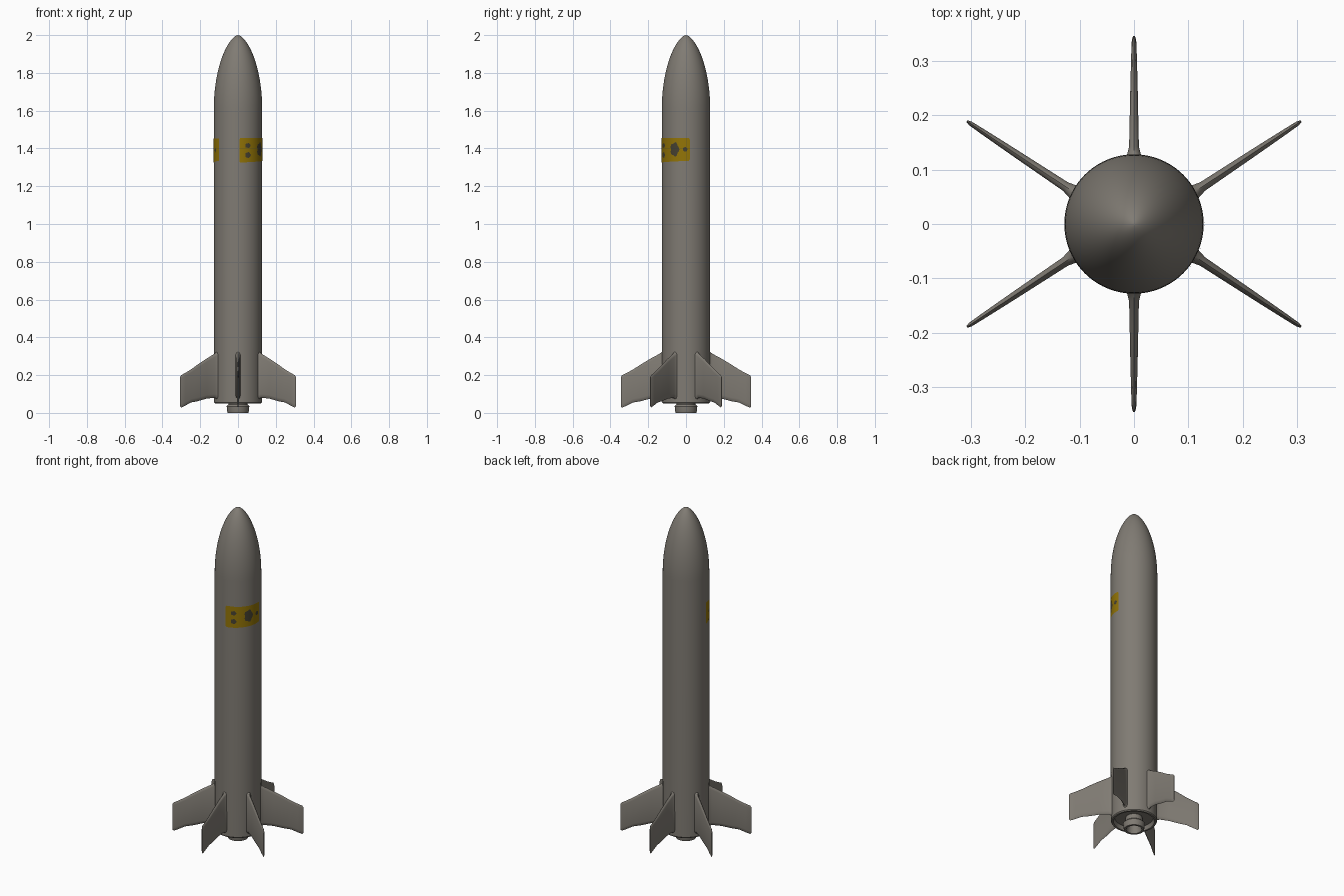
import bpy, bmesh, math

if "Cube" in bpy.data.objects:
    bpy.data.objects.remove(bpy.data.objects["Cube"])

R = 0.128


def material(name, rgb):
    m = bpy.data.materials.new(name)
    m.diffuse_color = (*rgb, 1)
    m.use_nodes = True
    m.node_tree.nodes["Principled BSDF"].inputs["Base Color"].default_value = m.diffuse_color
    return m


grey = material("warm grey", (0.215, 0.198, 0.172))
yellow = material("dark yellow", (0.29, 0.175, 0.002))
dark = material("dark marking", (0.06, 0.052, 0.03))


def make(name, verts, faces, mat, angle=35, fix=True):
    me = bpy.data.meshes.new(name)
    me.from_pydata(verts, [], faces)
    bm = bmesh.new()
    bm.from_mesh(me)
    if fix:
        bmesh.ops.remove_doubles(bm, verts=bm.verts, dist=1e-5)
        bmesh.ops.recalc_face_normals(bm, faces=bm.faces)
    bm.to_mesh(me)
    bm.free()
    me.materials.append(mat)
    ob = bpy.data.objects.new(name, me)
    bpy.context.collection.objects.link(ob)
    bpy.ops.object.select_all(action='DESELECT')
    ob.select_set(True)
    bpy.context.view_layer.objects.active = ob
    bpy.ops.object.shade_smooth_by_angle(angle=math.radians(angle))
    return ob


def lathe(name, profile, mat, n=96):
    verts, faces = [], []
    for r, z in profile:
        r = max(r, 0.0)
        for i in range(n):
            a = 2 * math.pi * i / n
            verts.append((r * math.cos(a), r * math.sin(a), z))
    for k in range(len(profile) - 1):
        for i in range(n):
            j = (i + 1) % n
            faces.append((k * n + i, k * n + j, (k + 1) * n + j, (k + 1) * n + i))
    return make(name, verts, faces, mat)


# body tube with shallow recessed base and rounded nose
NOSE = 1.61
body = [(0, 0.075), (0.105, 0.075), (0.112, 0.05), (0.122, 0.05), (0.1265, 0.056), (R, 0.35), (R, 1.0)]
for i in range(29):
    t = math.sin(math.pi / 2 * i / 28)
    body.append((R * max(0, 1 - t * t) ** 0.62, NOSE + (2 - NOSE) * t))
lathe("body", body, grey)

# hollow engine nozzle
lathe("nozzle", [(0.045, 0.08), (0.05, 0.045), (0.06, 0.035), (0.058, 0.012), (0.055, 0.0),
                 (0.043, 0.0), (0.036, 0.03), (0.03, 0.06), (0, 0.06)], grey, 64)

# fin stations: span, top z, bottom z, half thickness
STATIONS = [(0.115, 0.335, 0.06, 0.018), (0.128, 0.322, 0.075, 0.0125), (0.142, 0.312, 0.08, 0.009),
            (0.19, 0.286, 0.075, 0.008), (0.24, 0.256, 0.062, 0.007), (0.28, 0.23, 0.055, 0.006),
            (0.315, 0.211, 0.038, 0.005), (0.338, 0.2, 0.028, 0.004), (0.345, 0.19, 0.034, 0.002)]


def fin(name, root, tip):
    dx, dy = tip[0] - root[0], tip[1] - root[1]
    length = math.hypot(dx, dy)
    nx, ny = -dy / length, dx / length
    verts, faces = [], []
    for s, zt, zb, t in STATIONS:
        f = (s - 0.115) / 0.23
        x, y = root[0] + dx * f, root[1] + dy * f
        half = [(zt, 0), (zt - 0.004, 0.6), (zt - 0.015, 1), (zb + 0.02, 1), (zb + 0.005, 0.6), (zb, 0)]
        ring = half + [(z, -w) for z, w in half[-2:0:-1]]
        for z, w in ring:
            verts.append((x + nx * w * t, y + ny * w * t, z))
    m = 10
    for k in range(len(STATIONS) - 1):
        for i in range(m):
            j = (i + 1) % m
            faces.append((k * m + i, k * m + j, (k + 1) * m + j, (k + 1) * m + i))
    faces.append(tuple(range(m)))
    faces.append(tuple(range(len(verts) - m, len(verts))))
    make(name, verts, faces, grey, 40)


for sy, side in ((1, "back"), (-1, "front")):
    fin("fin_" + side, (0, 0.115 * sy), (0, 0.345 * sy))
    for sx, hand in ((1, "right"), (-1, "left")):
        fin("fin_%s_%s" % (side, hand), (0.102 * sx, 0.053 * sy), (0.307 * sx, 0.189 * sy))


def on_tube(a, z, r):
    return (r * math.cos(a), r * math.sin(a), z)


# thin yellow panels wrapped on the tube
def panel(name, a0, a1, z0, z1):
    n = 40
    verts, faces = [], []
    for i in range(n + 1):
        f = i / n
        a = math.radians(a0 + (a1 - a0) * f)
        inset = 0.008 if i in (0, n) else 0
        verts += [on_tube(a, z0 + inset + 0.01 * f, R + 0.001), on_tube(a, z1 - inset, R + 0.001)]
    for i in range(n):
        faces.append((2 * i, 2 * i + 2, 2 * i + 3, 2 * i + 1))
    make(name, verts, faces, yellow, fix=False)


# plain dark spots on the panels
def spot(name, deg, z, w, h, wave=0.0):
    n, rings = 20, 4
    verts, faces = [on_tube(math.radians(deg), z, R + 0.002)], []
    for k in range(1, rings + 1):
        for i in range(n):
            t = 2 * math.pi * i / n
            s = k / rings * (1 + wave * math.cos(5 * t))
            verts.append(on_tube(math.radians(deg) + w * s * math.cos(t) / R, z + h * s * math.sin(t), R + 0.002))
    for i in range(n):
        j = (i + 1) % n
        faces.append((0, 1 + i, 1 + j))
        for k in range(rings - 1):
            a, b = 1 + k * n, 1 + (k + 1) * n
            faces.append((a + i, b + i, b + j, a + j))
    make(name, verts, faces, dark, fix=False)


panel("panel_right", -87, 9, 1.325, 1.455)
panel("panel_left", 183, 219, 1.325, 1.452)
spot("large_spot", -28, 1.395, 0.025, 0.036, 0.12)
spot("upper_spot", -66, 1.415, 0.015, 0.013, 0.1)
spot("lower_spot", -66, 1.365, 0.016, 0.015, 0.1)
spot("small_spot", -2, 1.395, 0.012, 0.012)
spot("left_spot", 202, 1.39, 0.008, 0.012)
